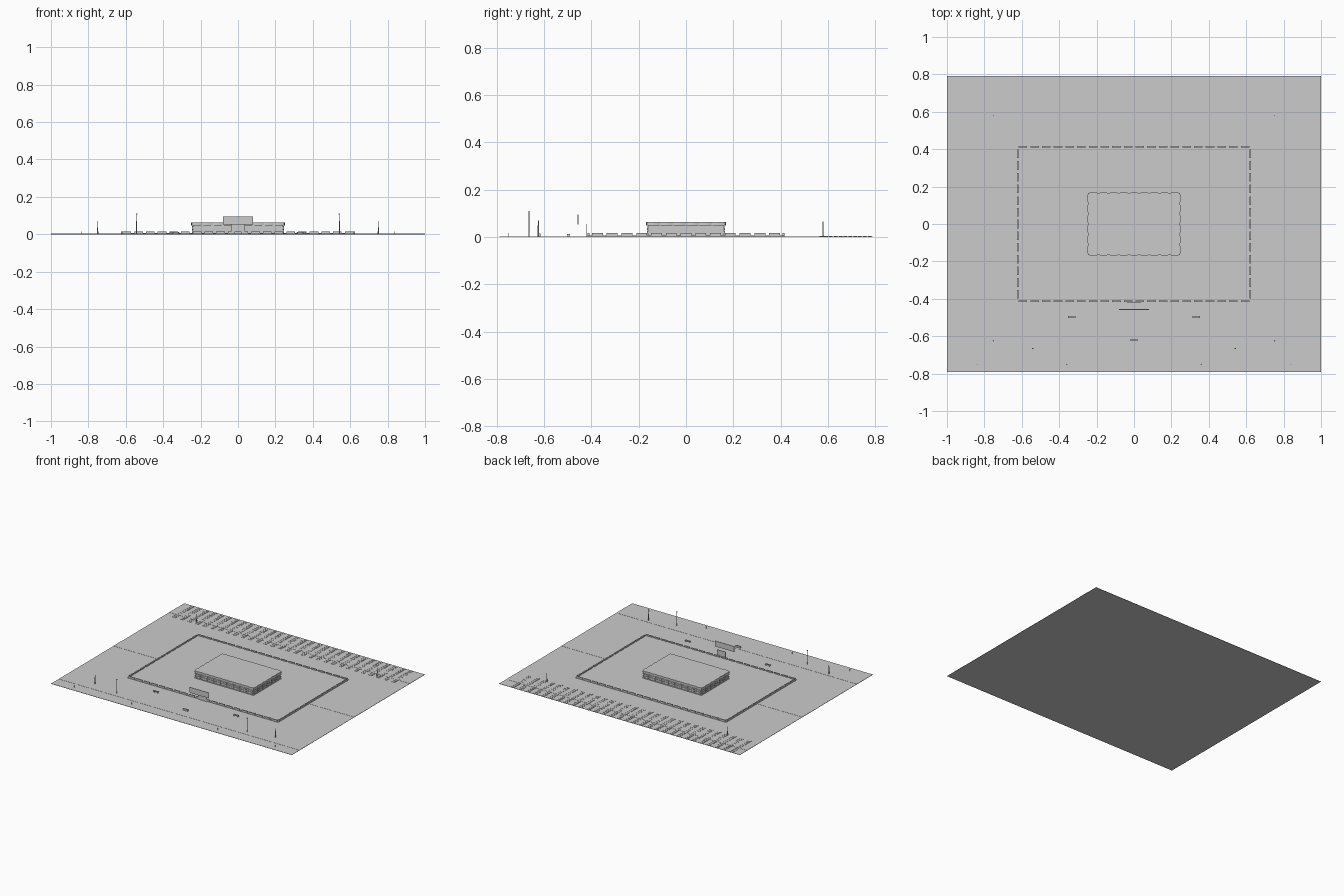
import bpy, bmesh, math
from mathutils import Matrix, Vector

cube = bpy.data.objects.get("Cube")
if cube:
    bpy.data.objects.remove(cube, do_unlink=True)

GREY = (0.6, 0.6, 0.6, 1)
mat = bpy.data.materials.new("plain grey")
mat.use_nodes = True
mat.diffuse_color = GREY
mat.node_tree.nodes["Principled BSDF"].inputs["Base Color"].default_value = GREY


def finish(name, bm):
    mesh = bpy.data.meshes.new(name)
    bm.to_mesh(mesh)
    bm.free()
    mesh.materials.append(mat)
    obj = bpy.data.objects.new(name, mesh)
    bpy.context.collection.objects.link(obj)
    return obj


def add_box(bm, x, y, z):
    """Box from (low, high) pairs on each axis."""
    size = [b - a for a, b in (x, y, z)]
    mid = Vector([(a + b) / 2 for a, b in (x, y, z)])
    bmesh.ops.create_cube(bm, size=1, matrix=Matrix.Translation(mid) @ Matrix.Diagonal((*size, 1)))


def boxes(name, items):
    bm = bmesh.new()
    for item in items:
        add_box(bm, *item)
    return finish(name, bm)


def around(c, half):
    return (c - half, c + half)


def post(name, x, y, height, radius, head=0):
    bm = bmesh.new()
    bmesh.ops.create_cone(bm, cap_ends=True, segments=8, radius1=radius, radius2=radius * 0.7,
                          depth=height, matrix=Matrix.Translation((x, y, height / 2)))
    if head:
        add_box(bm, around(x, head), around(y, head / 2), (height - 0.004, height))
    finish(name, bm)


# Site ground, roads and side paths
G = 0.002
boxes("ground", [((-1, 1), (-0.79, 0.79), (0, G))])
boxes("front_road", [((-1, 1), (-0.7, -0.6), (G, G + 0.001))])
boxes("back_road", [((-1, 1), (0.61, 0.705), (G, G + 0.001))])
boxes("side_paths", [(around(s * 0.8125, 0.1875), (-0.05, 0.05), (G, G + 0.001)) for s in (-1, 1)])

# Rows of flat parking bay markings behind the building
STEP = 0.0627
boxes("parking_bays", [(around(-0.926 + i * STEP, 0.0135), around(0.572 + j * 0.0205, 0.0075), (G, G + 0.002))
                       for i in range(30) for j in range(11)])

# Raised plaza with a broken perimeter wall
PX, PY, WALL = 0.625, 0.416, 0.004
boxes("plaza", [((-PX, PX), (-PY, PY), (G, 0.007))])
walls = []
for s in (-1, 1):
    for i in range(20):
        walls.append((around((i - 9.5) * 0.0625, 0.023), around(s * (PY - WALL), WALL), (0.007, 0.016)))
    for i in range(13):
        walls.append((around(s * (PX - WALL), WALL), around((i - 6) * 0.0625, 0.023), (0.007, 0.016)))
boxes("perimeter_wall", walls)

# Building: recessed core, floor slabs, projecting bays and a scalloped roof
BX, BY = 0.245, 0.165
boxes("building_core", [((-BX + 0.006, BX - 0.006), (-BY + 0.006, BY - 0.006), (0.007, 0.06))])
boxes("floor_slabs", [((-BX, BX), (-BY, BY), around(z, 0.002)) for z in (0.009, 0.025, 0.042)])
bays = []
for z in (0.018, 0.034):
    for s in (-1, 1):
        bays += [(around((i - 4) * 0.054, 0.019), around(s * (BY - 0.004), 0.004), around(z, 0.005))
                 for i in range(9)]
        bays += [(around(s * (BX - 0.004), 0.004), around((i - 2.5) * 0.054, 0.019), around(z, 0.005))
                 for i in range(6)]
boxes("window_bays", bays)


def scalloped_edge(a, b, lobes):
    """Points from a to b, waving outwards to the right of the path."""
    a, b = Vector(a), Vector(b)
    d = (b - a).normalized()
    out = Vector((d.y, -d.x))
    steps = lobes * 6
    return [a.lerp(b, k / steps) + out * 0.005 * abs(math.sin(math.pi * lobes * k / steps))
            for k in range(steps)]


corners = [(-BX, -BY), (BX, -BY), (BX, BY), (-BX, BY)]
outline = []
for k in range(4):
    outline += scalloped_edge(corners[k], corners[(k + 1) % 4], 9 if k % 2 == 0 else 6)
bm = bmesh.new()
face = bm.faces.new([bm.verts.new((p.x, p.y, 0.048)) for p in outline])
top = bmesh.ops.extrude_face_region(bm, geom=[face])
bmesh.ops.translate(bm, vec=(0, 0, 0.016), verts=[v for v in top["geom"] if isinstance(v, bmesh.types.BMVert)])
bmesh.ops.recalc_face_normals(bm, faces=bm.faces)
finish("roof", bm)

# Entrance board and the narrower panel behind it
boxes("entrance_board", [((-0.08, 0.08), around(-0.457, 0.0015), (0.053, 0.095))])
boxes("gate_panel", [((-0.037, 0.037), around(-0.42, 0.0015), (G, 0.055))])

# Benches and roadside kiosk
for side, s in (("left", 1), ("right", -1)):
    boxes(side + "_bench", [(around(s * 0.333, 0.02), around(-0.497, 0.006), (0.009, 0.013)),
                            (around(s * 0.333 - 0.015, 0.003), around(-0.497, 0.005), (G, 0.009)),
                            (around(s * 0.333 + 0.015, 0.003), around(-0.497, 0.005), (G, 0.009))])
boxes("roadside_block", [((-0.02, 0.02), around(-0.621, 0.005), (G, 0.015))])

# Lamp posts, tall masts and bollards
for side, s in (("left", 1), ("right", -1)):
    post(side + "_mast", s * 0.542, -0.665, 0.11, 0.0025, 0.004)
    post(side + "_front_lamp", s * 0.75, -0.625, 0.07, 0.003)
    post(side + "_back_lamp", s * 0.75, 0.58, 0.066, 0.003)
    post(side + "_outer_bollard", s * 0.835, -0.75, 0.016, 0.002)
    post(side + "_inner_bollard", s * 0.358, -0.75, 0.016, 0.002)
